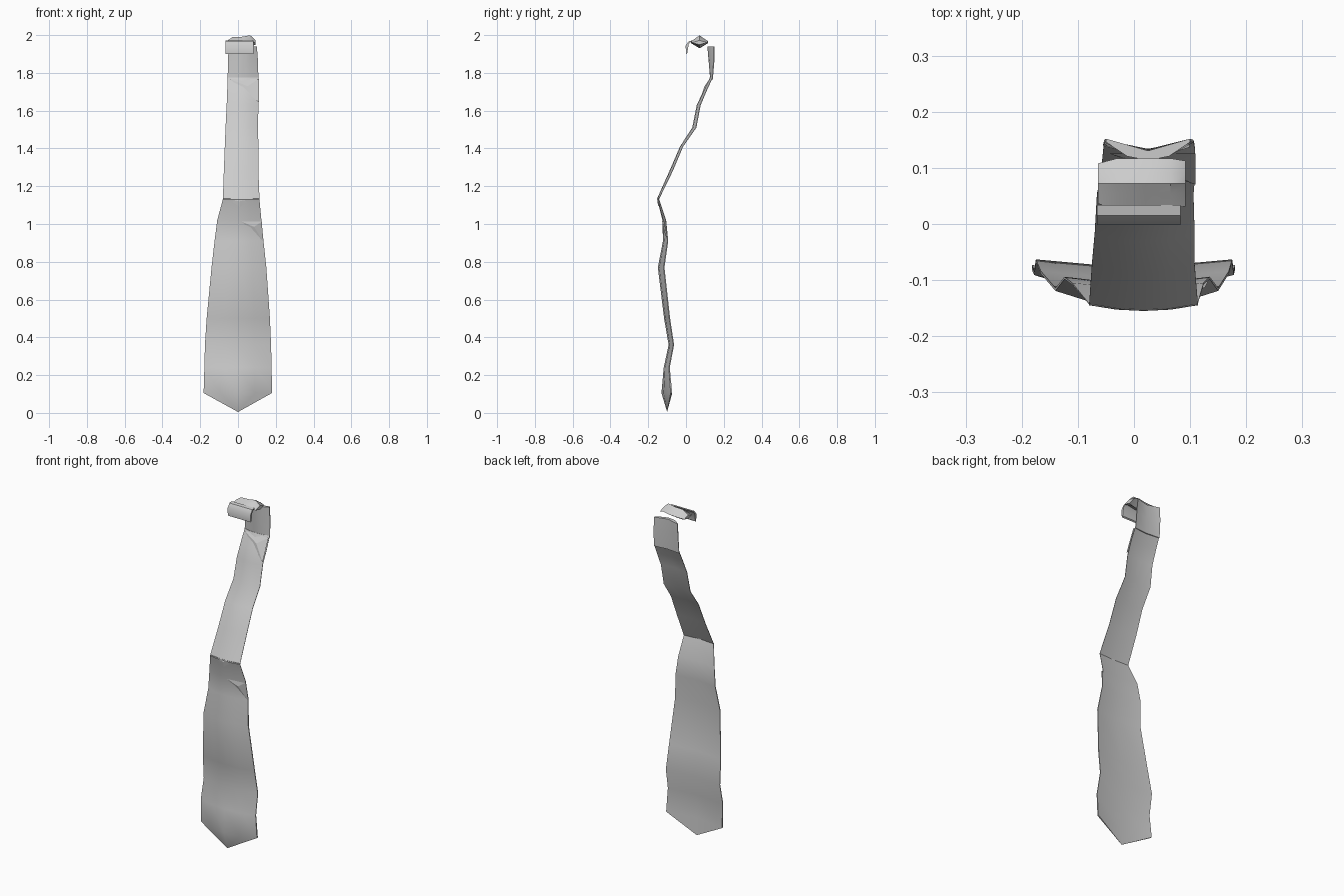
import bpy, bmesh, math

old = bpy.data.objects.get("Cube")
if old:
    bpy.data.objects.remove(old, do_unlink=True)

grey = bpy.data.materials.new("grey cloth")
grey.use_nodes = True
grey.diffuse_color = (0.6, 0.6, 0.6, 1)
grey.node_tree.nodes["Principled BSDF"].inputs["Base Color"].default_value = (0.6, 0.6, 0.6, 1)


def finish(name, bm, angle):
    bmesh.ops.recalc_face_normals(bm, faces=bm.faces)
    mesh = bpy.data.meshes.new(name)
    bm.to_mesh(mesh)
    bm.free()
    mesh.materials.append(grey)
    ob = bpy.data.objects.new(name, mesh)
    bpy.context.collection.objects.link(ob)
    bpy.ops.object.select_all(action='DESELECT')
    bpy.context.view_layer.objects.active = ob
    ob.select_set(True)
    bpy.ops.object.shade_smooth_by_angle(angle=math.radians(angle))


def strip(name, rows, tip=None, angle=50):
    """Loft rows of (z, left x, right x, front y, edge y) as a shallow trough."""
    bm = bmesh.new()
    rings = []
    for z, xa, xb, yf, yb in rows:
        d, w = yb - yf, xb - xa
        section = [(0, 0.85), (0.25, 0.2), (0.5, 0), (0.75, 0.2), (1, 0.85),
                   (1, 1), (0.5, 0.45), (0, 1)]
        rings.append([bm.verts.new((xa + u * w, yf + v * d, z)) for u, v in section])
    n = len(rings[0])
    for a, b in zip(rings, rings[1:]):
        for i in range(n):
            j = (i + 1) % n
            bm.faces.new((a[i], a[j], b[j], b[i]))
    bm.faces.new(rings[0])
    if tip:
        point = bm.verts.new(tip)
        for i in range(n):
            bm.faces.new((rings[-1][i], rings[-1][(i + 1) % n], point))
    else:
        bm.faces.new(rings[-1])
    finish(name, bm, angle)


def fold(name, corners, apex):
    """A small creased dart: a triangle with its middle pushed out."""
    bm = bmesh.new()
    vs = [bm.verts.new(c) for c in corners]
    top = bm.verts.new(apex)
    for i in range(3):
        bm.faces.new((vs[i], vs[(i + 1) % 3], top))
    bm.faces.new(vs)
    finish(name, bm, 10)


# Neck piece, narrow band and broad blade
strip("neck_band", [
    (1.94, -0.05, 0.10, 0.113, 0.152),
    (1.86, -0.053, 0.106, 0.12, 0.15),
    (1.765, -0.055, 0.108, 0.128, 0.142)])
strip("upper_band", [
    (1.775, -0.054, 0.108, 0.126, 0.142),
    (1.71, -0.057, 0.11, 0.095, 0.112),
    (1.63, -0.06, 0.108, 0.057, 0.078),
    (1.51, -0.066, 0.106, 0.033, 0.055),
    (1.41, -0.07, 0.108, -0.032, -0.015),
    (1.28, -0.075, 0.108, -0.088, -0.07),
    (1.13, -0.08, 0.114, -0.155, -0.143)])
strip("broad_blade", [
    (1.135, -0.079, 0.113, -0.153, -0.143),
    (1.02, -0.11, 0.124, -0.125, -0.105),
    (0.91, -0.124, 0.135, -0.122, -0.094),
    (0.77, -0.14, 0.15, -0.149, -0.114),
    (0.50, -0.166, 0.169, -0.116, -0.084),
    (0.36, -0.175, 0.175, -0.092, -0.063),
    (0.24, -0.178, 0.178, -0.118, -0.086),
    (0.105, -0.182, 0.18, -0.13, -0.073)], tip=(0, -0.1, 0.005))

# Creased darts where the cloth folds
fold("neck_fold", [(-0.045, 0.126, 1.768), (0.11, 0.126, 1.768), (0.11, 0.07, 1.645)],
     (0.05, 0.098, 1.73))
fold("waist_fold", [(-0.055, -0.147, 1.135), (0.075, -0.147, 1.135), (0.01, -0.146, 1.09)],
     (0.01, -0.152, 1.12))
fold("side_fold", [(0.02, -0.126, 1.012), (0.126, -0.114, 1.012), (0.134, -0.098, 0.905)],
     (0.085, -0.122, 0.985))

# Front flap of the knot, a bent plate
bm = bmesh.new()
outline = [(0.0, 1.90), (-0.002, 1.945), (0.015, 1.968), (0.034, 1.972), (0.014, 1.952), (0.007, 1.905)]
ends = [[bm.verts.new((x, y, z)) for y, z in outline] for x in (-0.066, 0.083)]
for i in range(len(outline)):
    j = (i + 1) % len(outline)
    bm.faces.new((ends[0][i], ends[0][j], ends[1][j], ends[1][i]))
for ring in ends:
    bm.faces.new(ring)
finish("knot_front", bm, 40)

# Top cushion of the knot, a crooked lens rising to the left
bm = bmesh.new()
columns = [(-0.064, 0.8, 1.955, 0.4), (-0.03, 1, 1.962, 1), (0.02, 1, 1.964, 1),
           (0.065, 1, 1.972, 1), (0.092, 0.9, 1.962, 0.4)]
shape = [(-0.045, -0.005), (-0.018, 0.014), (0.0, 0.027), (0.02, 0.012), (0.045, -0.004), (0.0, -0.032)]
rings = [[bm.verts.new((x, 0.072 + y * s, z + h * t)) for y, h in shape] for x, s, z, t in columns]
for a, b in zip(rings, rings[1:]):
    for i in range(len(shape)):
        j = (i + 1) % len(shape)
        bm.faces.new((a[i], a[j], b[j], b[i]))
bm.faces.new(rings[0])
bm.faces.new(rings[-1])
finish("knot_top", bm, 45)
